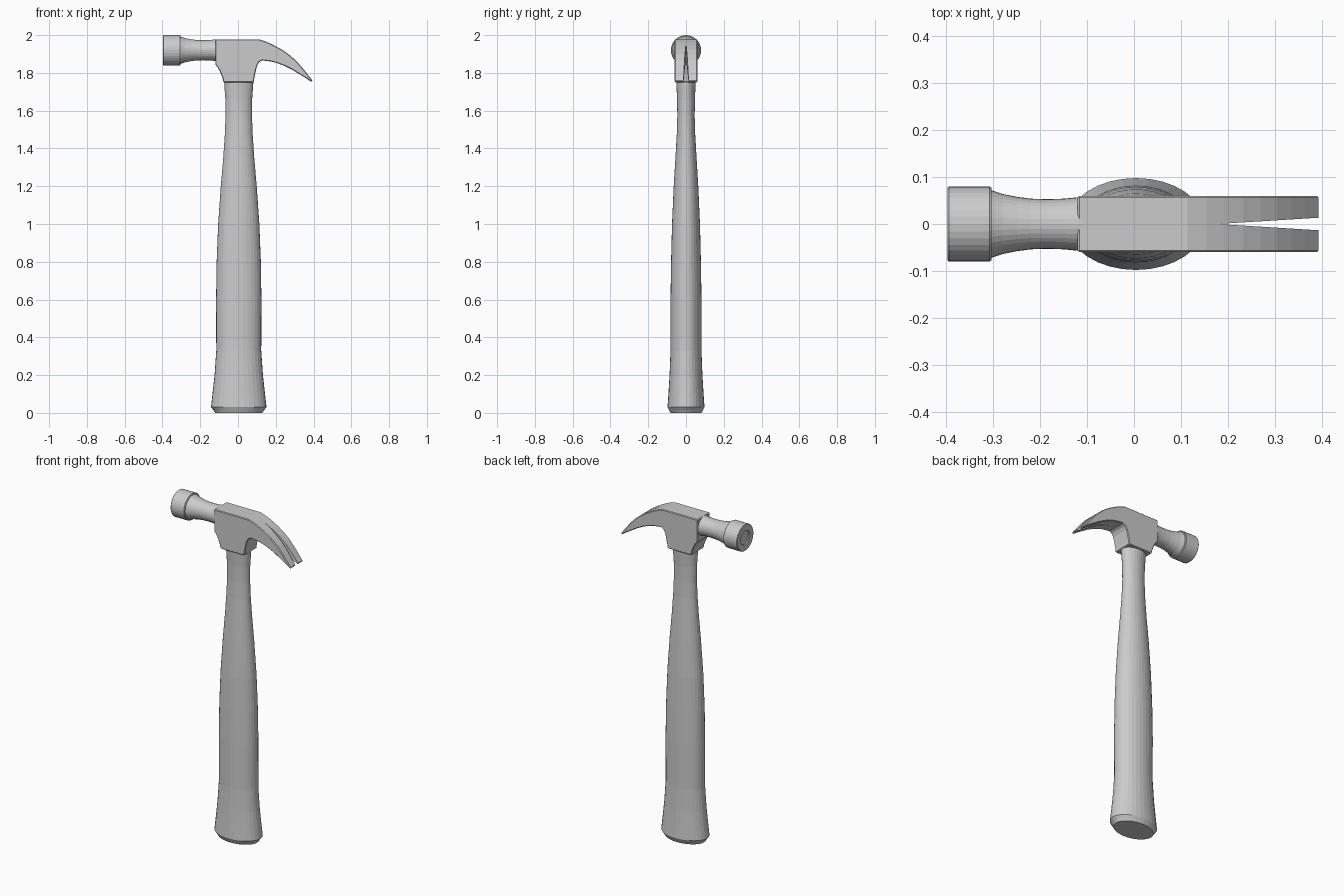
import bpy, bmesh, math
from mathutils import Matrix

if "Cube" in bpy.data.objects:
    bpy.data.objects.remove(bpy.data.objects["Cube"])


def finish(name, bm, matrix=None):
    if matrix:
        bm.transform(matrix)
    bmesh.ops.recalc_face_normals(bm, faces=bm.faces)
    mesh = bpy.data.meshes.new(name)
    bm.to_mesh(mesh)
    bm.free()
    obj = bpy.data.objects.new(name, mesh)
    bpy.context.collection.objects.link(obj)
    return obj


def loft(name, rings, sides, matrix=None):
    """Skin elliptical rings given as (height, x radius, y radius)."""
    bm = bmesh.new()
    rows = []
    for h, rx, ry in rings:
        rows.append([bm.verts.new((rx * math.cos(2 * math.pi * i / sides),
                                   ry * math.sin(2 * math.pi * i / sides), h))
                     for i in range(sides)])
    for a, b in zip(rows, rows[1:]):
        for i in range(sides):
            j = (i + 1) % sides
            bm.faces.new((a[i], a[j], b[j], b[i]))
    bm.faces.new(rows[0])
    bm.faces.new(rows[-1])
    return finish(name, bm, matrix)


def prism(name, outline, depth, matrix=None):
    """Extrude an outline symmetrically about its plane."""
    bm = bmesh.new()
    face = bm.faces.new([bm.verts.new((x, y, -depth)) for x, y in outline])
    new = bmesh.ops.extrude_face_region(bm, geom=[face])["geom"]
    bmesh.ops.translate(bm, vec=(0, 0, 2 * depth),
                        verts=[v for v in new if isinstance(v, bmesh.types.BMVert)])
    return finish(name, bm, matrix)


# Handle: oval grip, flared at the butt and slim below the head
handle = loft("handle", [
    (0.0, 0.125, 0.083), (0.012, 0.132, 0.089), (0.03, 0.147, 0.098),
    (0.10, 0.139, 0.093), (0.20, 0.128, 0.087), (0.33, 0.119, 0.082),
    (0.60, 0.120, 0.082), (0.80, 0.117, 0.079), (1.00, 0.109, 0.074),
    (1.20, 0.095, 0.065), (1.35, 0.082, 0.056), (1.47, 0.074, 0.049),
    (1.57, 0.070, 0.046), (1.66, 0.071, 0.047), (1.76, 0.078, 0.052)],
    32, Matrix.Translation((0.004, 0, 0)))

# Head: side outline of the cheek block and curved claw
outline = [
    (-0.12, 1.977), (0.114, 1.977), (0.155, 1.963), (0.193, 1.945),
    (0.233, 1.923), (0.27, 1.897), (0.305, 1.867), (0.336, 1.833),
    (0.365, 1.797), (0.396, 1.757), (0.389, 1.752),
    (0.358, 1.773), (0.325, 1.793), (0.288, 1.816), (0.246, 1.837),
    (0.21, 1.851), (0.177, 1.860), (0.128, 1.866), (0.112, 1.857),
    (0.101, 1.838), (0.092, 1.80), (0.086, 1.77), (0.083, 1.75),
    (-0.077, 1.75), (-0.083, 1.775), (-0.095, 1.806), (-0.108, 1.829),
    (-0.12, 1.844)]
head = prism("claw_head", outline, 0.06, Matrix.Rotation(math.pi / 2, 4, "X"))
bevel = head.modifiers.new("Bevel", "BEVEL")
bevel.width = 0.004
bevel.segments = 1
bevel.limit_method = "ANGLE"
bevel.angle_limit = math.radians(40)

# Tapered nail slot splitting the claw
cutter = prism("slot_cutter", [(0.178, 0), (0.42, -0.015), (0.42, 0.015)], 0.3,
               Matrix.Translation((0, 0, 1.85)))
cutter.hide_render = True
slot = head.modifiers.new("Slot", "BOOLEAN")
slot.operation = "DIFFERENCE"
slot.solver = "EXACT"
slot.object = cutter
bpy.context.view_layer.objects.active = head
head.select_set(True)
for mod in ("Bevel", "Slot"):
    bpy.ops.object.modifier_apply(modifier=mod)
bpy.data.objects.remove(cutter, do_unlink=True)

# Striking face and waisted neck, turned around the x axis
profile = [
    (-0.393, 0.040), (-0.398, 0.043), (-0.398, 0.077), (-0.395, 0.080),
    (-0.308, 0.080), (-0.304, 0.077), (-0.304, 0.072), (-0.280, 0.064),
    (-0.250, 0.058), (-0.220, 0.054), (-0.185, 0.053), (-0.150, 0.054),
    (-0.110, 0.058)]
loft("striking_face", [(x, r, r) for x, r in profile], 32,
     Matrix.Translation((0, 0, 1.92)) @ Matrix.Rotation(math.pi / 2, 4, "Y"))
